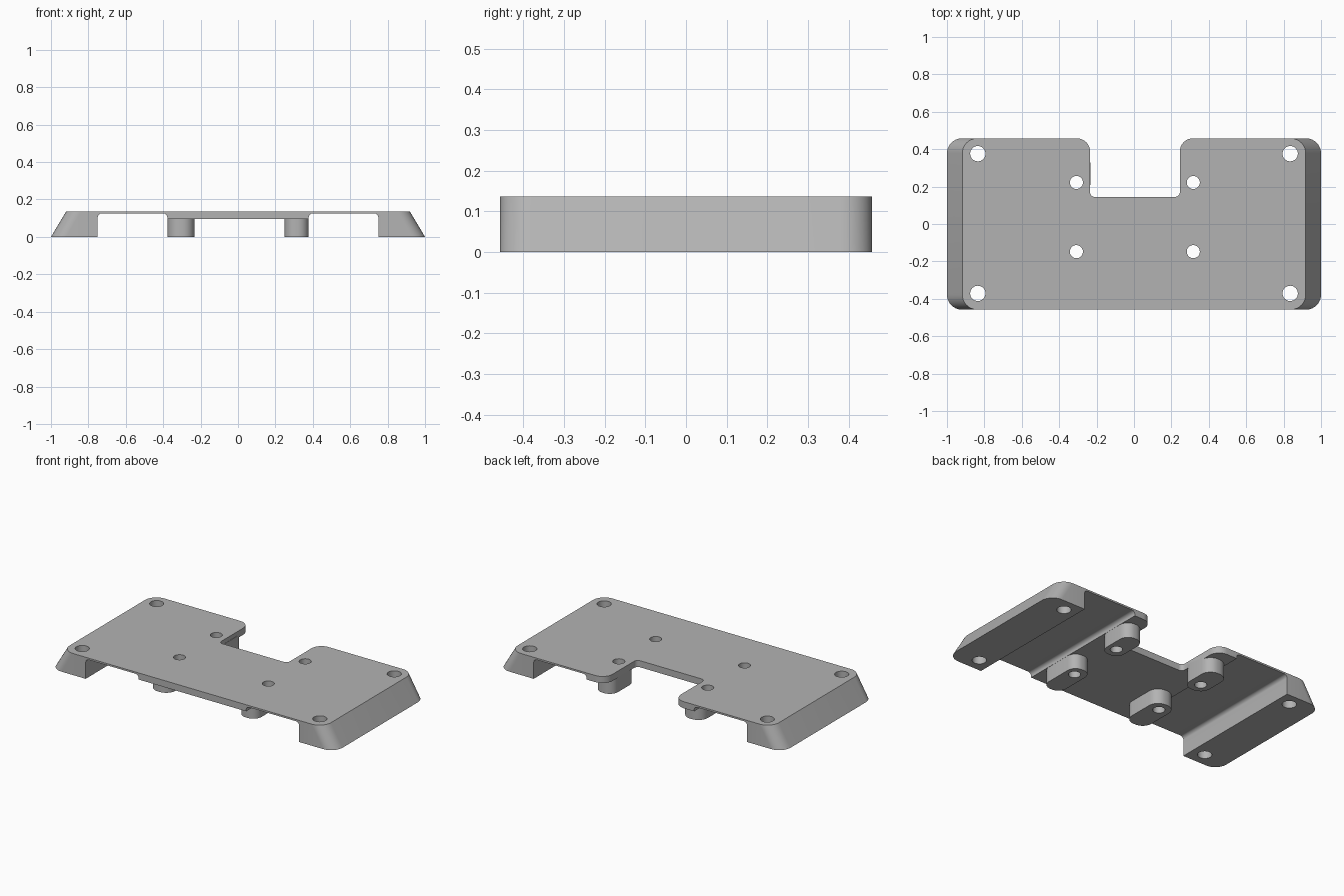
import bpy, bmesh, math
from mathutils import Vector

old = bpy.data.objects.get("Cube")
if old:
    bpy.data.objects.remove(old, do_unlink=True)

HEIGHT, DEPTH = 0.137, 0.458

grey = bpy.data.materials.new("plain grey")
grey.use_nodes = True
grey.diffuse_color = (0.45, 0.45, 0.45, 1)
grey.node_tree.nodes["Principled BSDF"].inputs["Base Color"].default_value = grey.diffuse_color


def rounded(corners, steps=8):
    """Fillet each right-angled corner (x, y, radius) of a closed outline."""
    out = []
    for i, (x, y, r) in enumerate(corners):
        p = Vector((x, y))
        if r == 0:
            out.append(p)
            continue
        a = (Vector(corners[i - 1][:2]) - p).normalized()
        b = (Vector(corners[(i + 1) % len(corners)][:2]) - p).normalized()
        for k in range(steps + 1):
            t = math.pi / 2 * k / steps
            out.append(p + r * (a * (1 - math.sin(t)) + b * (1 - math.cos(t))))
    return out


def loft(name, lower, upper, place):
    """Solid between two matching outlines; place(point, end) gives 3D positions."""
    bm = bmesh.new()
    rings = [[bm.verts.new(place(p, end)) for p in ring]
             for end, ring in enumerate((lower, upper))]
    bm.faces.new(rings[0])
    bm.faces.new(rings[1])
    n = len(lower)
    for i in range(n):
        j = (i + 1) % n
        bm.faces.new((rings[0][i], rings[0][j], rings[1][j], rings[1][i]))
    bmesh.ops.recalc_face_normals(bm, faces=bm.faces)
    mesh = bpy.data.meshes.new(name)
    bm.to_mesh(mesh)
    bm.free()
    mesh.materials.append(grey)
    obj = bpy.data.objects.new(name, mesh)
    bpy.context.collection.objects.link(obj)
    return obj


def upright(name, outline, low, high):
    return loft(name, outline, outline, lambda p, e: (p.x, p.y, (low, high)[e]))


def combine(target, tool, operation):
    bpy.context.view_layer.objects.active = target
    mod = target.modifiers.new(operation, 'BOOLEAN')
    mod.operation, mod.solver, mod.object = operation, 'EXACT', tool
    bpy.ops.object.modifier_apply(modifier=mod.name)
    bpy.data.objects.remove(tool, do_unlink=True)


# Notched body with sloping ends
def body_outline(w):
    return rounded([(-w, -DEPTH, 0.08), (w, -DEPTH, 0.08), (w, DEPTH, 0.08),
                    (0.245, DEPTH, 0.07), (0.245, 0.145, 0.025),
                    (-0.235, 0.145, 0.025), (-0.235, DEPTH, 0.07), (-w, DEPTH, 0.08)])


body = loft("mounting_plate", body_outline(1.0), body_outline(0.918),
            lambda p, e: (p.x, p.y, HEIGHT * e))

# Underside: two deep channels either side of a thicker middle slab
half = [(0.75, -0.1, 0), (0.75, 0.126, 0.022), (0.378, 0.126, 0.022), (0.378, 0.095, 0)]
profile = rounded(half + [(-x, z, r) for x, z, r in reversed(half)])
channel = loft("channel_cutter", profile, profile, lambda p, e: (p.x, e * 2 - 1, p.y))
combine(body, channel, 'DIFFERENCE')

# Oblong bosses under the slab, running outward from the inner holes
for x, r in ((-0.305, 0.072), (0.313, 0.064)):
    for near, far in ((0.222 - 0.07, 0.385), (-0.36, -0.148 + 0.07)):
        s = r * 0.9
        outline = rounded([(x - r, near, s), (x + r, near, s), (x + r, far, s), (x - r, far, s)])
        combine(body, upright("boss", outline, 0, 0.11), 'UNION')

# Through holes at the corners and the bosses
holes = [(x, y, 0.041) for x in (-0.835, 0.835) for y in (-0.371, 0.376)]
holes += [(x, y, 0.035) for x in (-0.308, 0.317) for y in (-0.148, 0.222)]
for x, y, r in holes:
    circle = [Vector((x + r * math.cos(a), y + r * math.sin(a)))
              for a in (math.tau * k / 32 for k in range(32))]
    combine(body, upright("hole_cutter", circle, -0.1, 0.3), 'DIFFERENCE')

bpy.ops.object.select_all(action='DESELECT')
body.select_set(True)
bpy.context.view_layer.objects.active = body
bpy.ops.object.shade_smooth_by_angle(angle=math.radians(30))
